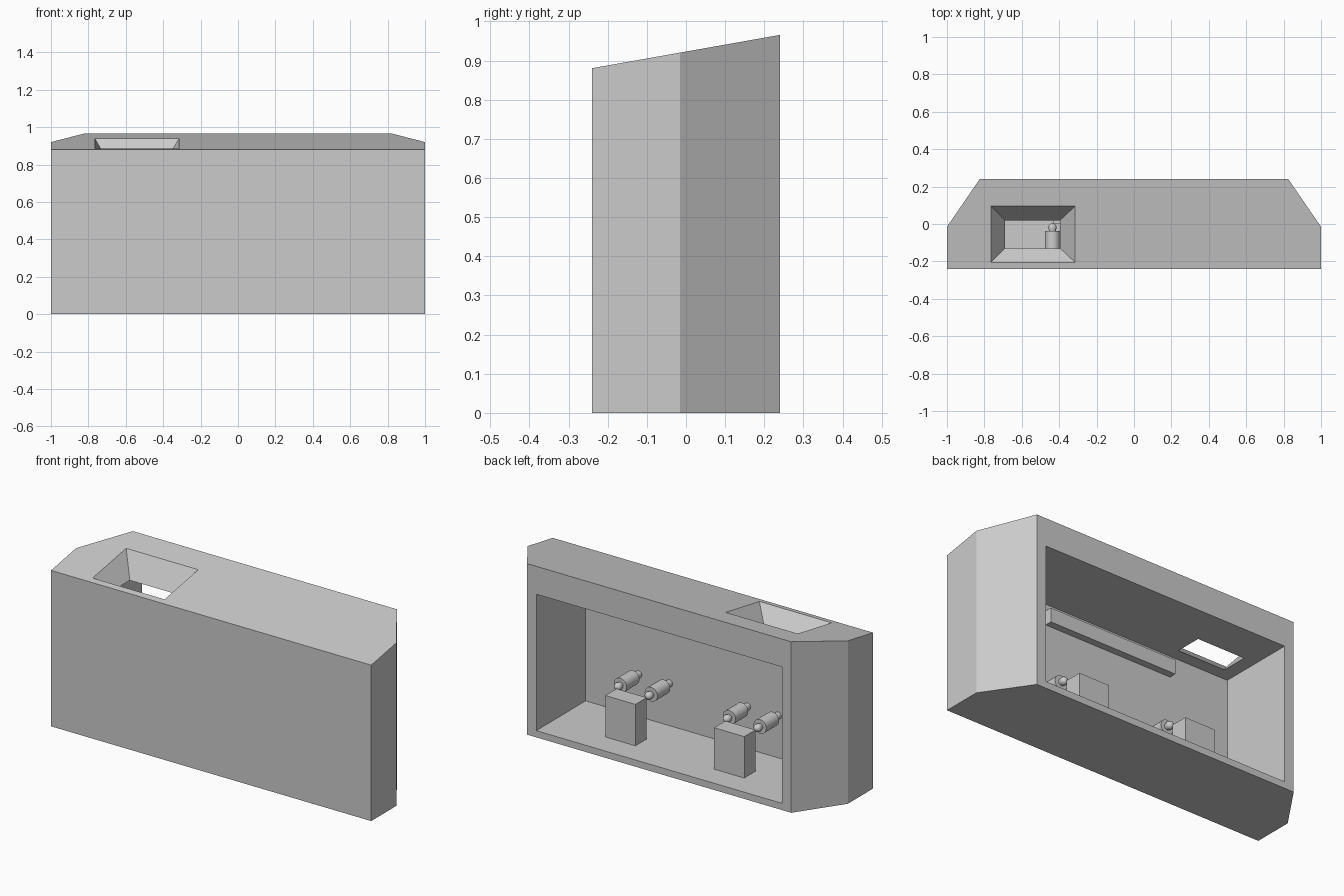
import bpy, bmesh, math
from mathutils import Matrix

if "Cube" in bpy.data.objects:
    bpy.data.objects.remove(bpy.data.objects["Cube"], do_unlink=True)

grey = bpy.data.materials.new("plain_grey")
grey.use_nodes = True
grey.diffuse_color = (0.6, 0.6, 0.6, 1)
grey.node_tree.nodes["Principled BSDF"].inputs["Base Color"].default_value = grey.diffuse_color


def roof(y):
    """Height of the sloping roof."""
    return 0.923 + 0.177 * y


def finish(name, bm):
    bmesh.ops.recalc_face_normals(bm, faces=bm.faces)
    mesh = bpy.data.meshes.new(name)
    bm.to_mesh(mesh)
    bm.free()
    mesh.materials.append(grey)
    obj = bpy.data.objects.new(name, mesh)
    bpy.context.collection.objects.link(obj)
    return obj


def loft(name, rings):
    """Closed solid through rings of equal point count."""
    bm = bmesh.new()
    loops = [[bm.verts.new(p) for p in ring] for ring in rings]
    bm.faces.new(loops[0])
    bm.faces.new(loops[-1])
    for a, b in zip(loops, loops[1:]):
        for i in range(len(a)):
            j = (i + 1) % len(a)
            bm.faces.new((a[i], a[j], b[j], b[i]))
    return finish(name, bm)


def rect(x0, x1, y0, y1, height):
    corners = ((x0, y0), (x1, y0), (x1, y1), (x0, y1))
    return [(x, y, height(y)) for x, y in corners]


def box(name, x0, x1, y0, y1, z0, z1):
    return loft(name, [rect(x0, x1, y0, y1, lambda y: z0),
                       rect(x0, x1, y0, y1, lambda y: z1)])


def cut(target, cutter):
    mod = target.modifiers.new("cut", "BOOLEAN")
    mod.operation = "DIFFERENCE"
    mod.solver = "EXACT"
    mod.object = cutter
    bpy.context.view_layer.objects.active = target
    bpy.ops.object.modifier_apply(modifier=mod.name)
    bpy.data.objects.remove(cutter, do_unlink=True)


# Housing with chamfered back corners and a sloping roof
half = [(1, -0.24), (1, -0.015), (0.825, 0.24)]
plan = half + [(-x, y) for x, y in reversed(half)]
housing = loft("housing", [[(x, y, 0) for x, y in plan],
                           [(x, y, roof(y)) for x, y in plan]])

# Room open to the back
cut(housing, box("room_cutter", -0.767, 0.767, -0.2, 0.4, 0.038, 0.808))

# Flared roof hatch
inner = (-0.69, -0.395, -0.13, 0.02)
outer = (-0.765, -0.315, -0.205, 0.095)
cut(housing, loft("hatch_cutter", [
    rect(*inner, lambda y: 0.75),
    rect(*inner, lambda y: 0.808),
    rect(*outer, roof),
    rect(*outer, lambda y: roof(y) + 0.1)]))

# Rail on the inside of the front wall
box("wall_rail", -0.4, 0.4, -0.205, -0.16, 0.69, 0.77)


# Turned cylinder: rounded knob, thick barrel, thin rear stub
def turned_cylinder(name, x, z):
    profile = [(0, 0.005), (0.012, 0.001), (0.02, -0.008), (0.022, -0.018),
               (0.018, -0.037), (0.04, -0.037), (0.04, -0.15),
               (0.02, -0.15), (0.02, -0.202), (0, -0.202)]
    bm = bmesh.new()
    verts = [bm.verts.new((r, y, 0)) for r, y in profile]
    edges = [bm.edges.new(pair) for pair in zip(verts, verts[1:])]
    bmesh.ops.spin(bm, geom=verts + edges, cent=(0, 0, 0), axis=(0, 1, 0),
                   angle=math.tau, steps=24)
    bmesh.ops.remove_doubles(bm, verts=bm.verts, dist=0.0001)
    bmesh.ops.transform(bm, matrix=Matrix.Translation((x, 0, z)), verts=bm.verts)
    obj = finish(name, bm)
    bpy.ops.object.select_all(action="DESELECT")
    obj.select_set(True)
    bpy.context.view_layer.objects.active = obj
    bpy.ops.object.shade_smooth_by_angle(angle=math.radians(35))


# Two pedestals, each with a pair of cylinders beside its top edges
for side, cx in (("left", 0.34), ("right", -0.34)):
    box(side + "_pedestal", cx - 0.094, cx + 0.094, 0.0, 0.1, 0.03, 0.272)
    for end, dx in (("outer", math.copysign(0.096, cx)), ("inner", -math.copysign(0.096, cx))):
        turned_cylinder(f"{side}_{end}_cylinder", cx + dx, 0.277)
